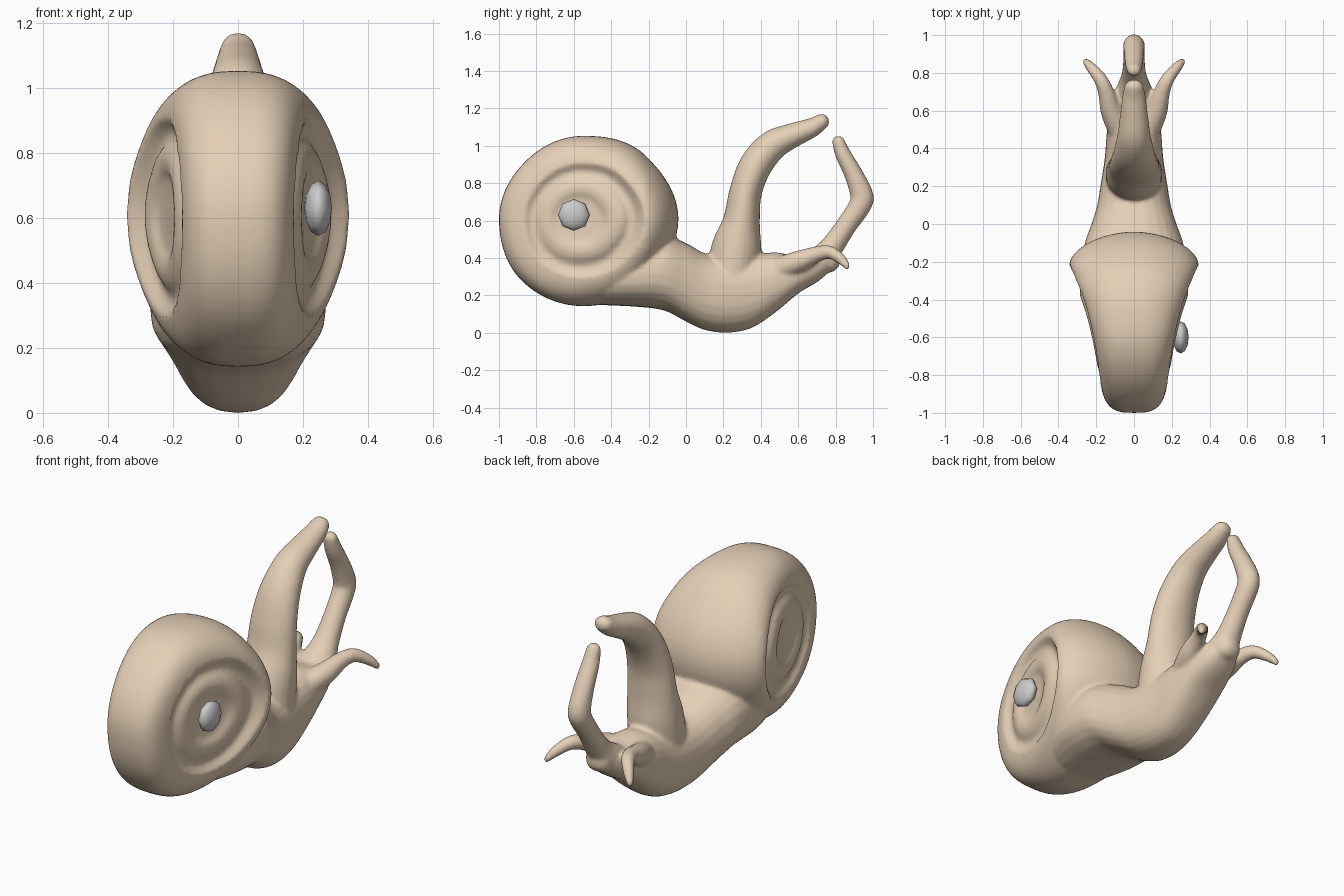
import bpy, bmesh, math
from mathutils import Vector

if "Cube" in bpy.data.objects:
    bpy.data.objects.remove(bpy.data.objects["Cube"])

SIDES = 24
bm = bmesh.new()


def skin_rings(rings):
    """Join closed rings into a tube and fan-cap both ends."""
    vs = [[bm.verts.new(p) for p in ring] for ring in rings]
    n = len(vs[0])
    for a, b in zip(vs, vs[1:]):
        for i in range(n):
            j = (i + 1) % n
            bm.faces.new((a[i], a[j], b[j], b[i]))
    for ring in (vs[0], vs[-1]):
        c = bm.verts.new(sum((v.co for v in ring), Vector()) / n)
        for i in range(n):
            bm.faces.new((c, ring[i], ring[(i + 1) % n]))


def catmull(p, t, i):
    a, b, c, d = (p[max(0, min(len(p) - 1, i + k))] for k in (-1, 0, 1, 2))
    return [0.5 * (2 * b[k] + (c[k] - a[k]) * t
                   + (2 * a[k] - 5 * b[k] + 4 * c[k] - d[k]) * t * t
                   + (3 * b[k] - a[k] - 3 * c[k] + d[k]) * t ** 3) for k in range(5)]


def power(v, e):
    return math.copysign(abs(v) ** e, v)


def limb(points, upright=False, e=1.0):
    """Sweep a (super)ellipse along points (x, y, z, half width, half thickness), rounded tip."""
    path = [catmull(points, s / 4, i) for i in range(len(points) - 1) for s in range(4)]
    path.append(list(points[-1]))
    rings = []

    def ring(c, tangent, w, t):
        side = (Vector((1, 0, 0)) - tangent * tangent.x).normalized()
        up = tangent.cross(side)
        rings.append([c + side * w * power(math.cos(a), e) + up * t * power(math.sin(a), e)
                      for a in (2 * math.pi * k / SIDES for k in range(SIDES))])

    for i, p in enumerate(path):
        q0, q1 = path[max(0, i - 1)], path[min(len(path) - 1, i + 1)]
        tan = (Vector(q1[:3]) - Vector(q0[:3])).normalized()
        if upright:
            tan = Vector((0, 1, 0))
        ring(Vector(p[:3]), tan, p[3], p[4])
    end, r = Vector(p[:3]), p[4]
    for a in (0.5, 1.0, 1.4):
        ring(end + tan * r * math.sin(a), tan, p[3] * math.cos(a), r * math.cos(a))
    skin_rings(rings)


# Coiled shell: wedge-shaped disc, rounded in front, squarer behind, relief on the sides
CY, CZ = -0.55, 0.61
RADII = [.51, .475, .443, .435, .45, .467, .468, .48]
RELIEF = [(0.03, .84), (.15, .84), (.25, .86), (.32, .93), (.39, .95), (.46, .92),
          (.52, .85), (.58, .85), (.63, .93)]


def shell_radius(a):
    f = a / (math.pi / 4)
    i, t = int(f), f - int(f)
    t = t * t * (3 - 2 * t)
    return RADII[i % 8] * (1 - t) + RADII[(i + 1) % 8] * t


def shell_profile(a):
    n = 2.6 - 0.75 * math.cos(a)
    half = list(RELIEF)
    for k in range(9):
        u = math.pi / 2 * k / 9
        half.append((.67 + .33 * math.sin(u) ** (2 / n), math.cos(u) ** (2 / n)))
    return half + [(1, 0)] + [(r, -w) for r, w in reversed(half)]


STEPS = 72
columns = []
for s in range(STEPS):
    a = 2 * math.pi * s / STEPS
    col = []
    for r, w in shell_profile(a):
        rad = r * shell_radius(a)
        y, z = CY + rad * math.cos(a) - .04 * (1 - r), CZ + rad * math.sin(a)
        width = min(.345, .335 + .26 * (y + .25)) * (1 - .25 * ((z - CZ) / .44) ** 2)
        col.append(Vector((w * width, y, z)))
    columns.append(col)
skin_rings([list(r) for r in zip(*columns)])

# Body underneath the shell, sagging in the middle and tapering forward
body = [(-.7, .29, .11, .09), (-.6, .29, .15, .125), (-.45, .30, .215, .152),
        (-.28, .31, .265, .17), (-.12, .32, .265, .20), (0, .27, .225, .21), (.1, .22, .195, .205),
        (.22, .20, .175, .20), (.35, .22, .155, .195), (.48, .27, .145, .16),
        (.6, .31, .13, .10), (.7, .355, .105, .085), (.76, .385, .075, .065)]
limb([(0, *p) for p in body], upright=True, e=.86)

# Thick curved arm
limb([(0, *p) for p in [(.24, .25, .15, .14), (.27, .45, .15, .135), (.297, .60, .14, .099),
                        (.318, .75, .13, .087), (.37, .89, .112, .088), (.46, 1.0, .09, .082),
                        (.57, 1.055, .075, .066), (.67, 1.095, .063, .053),
                        (.724, 1.128, .052, .043)]])

# Thin bent arm
limb([(0, *p) for p in [(.62, .33, .10, .08), (.72, .39, .09, .078), (.78, .46, .068, .063),
                        (.855, .57, .058, .056), (.927, .675, .058, .06), (.94, .735, .057, .062),
                        (.895, .85, .053, .05), (.842, .95, .047, .043), (.815, 1.02, .039, .035)]])

# Pair of drooping side horns
for s in (-1, 1):
    limb([(s * x, y, z, r, r) for x, y, z, r in
          [(.075, .5, .34, .065), (.12, .6, .38, .058), (.148, .7, .42, .043),
           (.18, .77, .43, .036), (.228, .83, .392, .028), (.256, .86, .356, .019)]])

# Fuse everything into one smooth skin
bmesh.ops.recalc_face_normals(bm, faces=bm.faces)
mesh = bpy.data.meshes.new("creature_body")
bm.to_mesh(mesh)
bm.free()
creature = bpy.data.objects.new("creature_body", mesh)
bpy.context.collection.objects.link(creature)
remesh = creature.modifiers.new("fuse", 'REMESH')
remesh.mode = 'VOXEL'
remesh.voxel_size = 0.011
remesh.use_smooth_shade = True
soften = creature.modifiers.new("soften", 'SMOOTH')
soften.factor = 0.5
soften.iterations = 6
tan_skin = bpy.data.materials.new("tan_skin")
tan_skin.diffuse_color = (0.79, 0.63, 0.47, 1)
tan_skin.use_nodes = True
tan_skin.node_tree.nodes["Principled BSDF"].inputs["Base Color"].default_value = tan_skin.diffuse_color
mesh.materials.append(tan_skin)

# Grey knob on the right side of the shell
bpy.ops.mesh.primitive_uv_sphere_add(segments=8, ring_count=6, radius=0.085,
                                     location=(.247, -.6, .63), rotation=(0, math.pi / 2, 0))
knob = bpy.context.object
knob.name = "shell_knob"
knob.scale = (1, 1, .5)
bpy.ops.object.shade_smooth()
